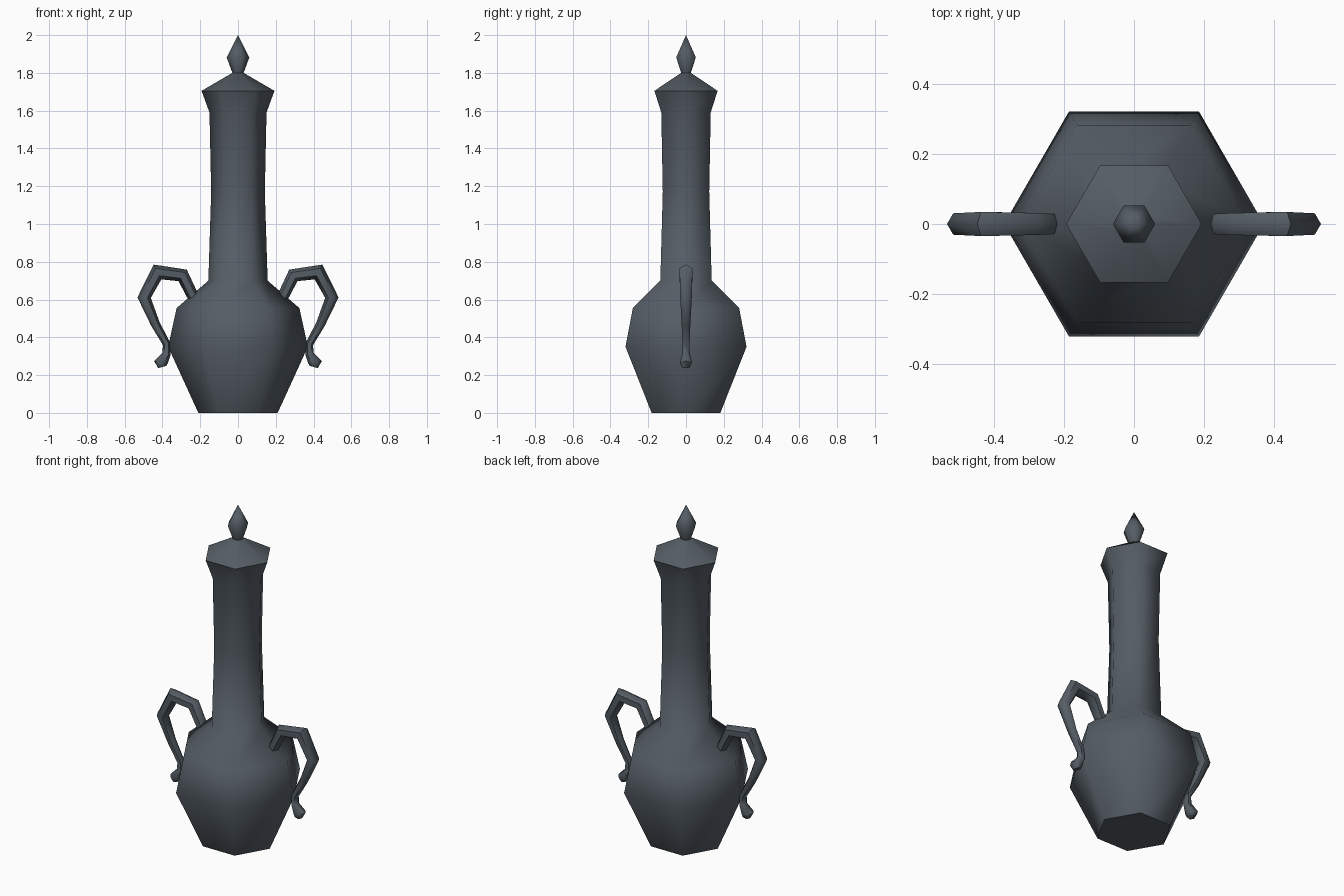
import bpy
import bmesh
from math import cos, sin, tau, radians
from mathutils import Vector

old = bpy.data.objects.get("Cube")
if old:
    bpy.data.objects.remove(old, do_unlink=True)

SIDES = 6

slate = bpy.data.materials.new("dark slate")
slate.use_nodes = True
colour = (0.09, 0.11, 0.13, 1)
slate.diffuse_color = colour
slate.node_tree.nodes["Principled BSDF"].inputs["Base Color"].default_value = colour


def skin(name, rings, cap_start=True, cap_end=True):
    """Bridge equal rings of points into a smooth-shaded tube."""
    bm = bmesh.new()
    loops = [[bm.verts.new(p) for p in ring] for ring in rings]
    for a, b in zip(loops, loops[1:]):
        for i in range(SIDES):
            j = (i + 1) % SIDES
            bm.faces.new((a[i], a[j], b[j], b[i]))
    if cap_start:
        bm.faces.new(loops[0][::-1])
    if cap_end:
        bm.faces.new(loops[-1])
    bmesh.ops.remove_doubles(bm, verts=bm.verts, dist=0.0005)
    bmesh.ops.recalc_face_normals(bm, faces=bm.faces)
    mesh = bpy.data.meshes.new(name)
    bm.to_mesh(mesh)
    bm.free()
    mesh.materials.append(slate)
    obj = bpy.data.objects.new(name, mesh)
    bpy.context.collection.objects.link(obj)
    bpy.ops.object.select_all(action='DESELECT')
    obj.select_set(True)
    bpy.context.view_layer.objects.active = obj
    bpy.ops.object.shade_smooth_by_angle(angle=radians(62))
    return obj


def lathe(name, profile, **caps):
    """Turn a (radius, height) profile into a hexagonal solid."""
    angles = [tau * i / SIDES for i in range(SIDES)]
    return skin(name, [[(r * cos(a), r * sin(a), z) for a in angles]
                       for r, z in profile], **caps)


def handle(name, side, path):
    """Sweep a hexagonal section along (x, z, radius) points with mitred bends."""
    pts = [Vector((x, 0, z)) for x, z, r in path]
    rings = []
    for i, p in enumerate(pts):
        before = (p - pts[i - 1]).normalized() if i else None
        after = (pts[i + 1] - p).normalized() if i + 1 < len(pts) else None
        before, after = before or after, after or before
        tangent = (before + after).normalized()
        normal = Vector((-tangent.z, 0, tangent.x))
        mitre = 1 / tangent.dot(before)
        r = path[i][2]
        ring = []
        for k in range(SIDES):
            a = tau * k / SIDES
            q = p + normal * (r * mitre * cos(a)) + Vector((0, r * 1.1 * sin(a), 0))
            ring.append((q.x * side, q.y, q.z))
        rings.append(ring)
    return skin(name, rings)


# Vessel: tapered foot, bulging belly, long neck and flared mouth
lathe("vessel", [(0.21, 0), (0.37, 0.35), (0.325, 0.555), (0.157, 0.70),
                 (0.142, 1.17), (0.151, 1.59), (0.193, 1.705)], cap_end=False)

# Lid and its pointed finial
lathe("lid", [(0.193, 1.705), (0.025, 1.803)])
lathe("finial", [(0.028, 1.795), (0.06, 1.882), (0.0001, 2.0)], cap_end=False)

# Pair of curling handles
curl = [(0.235, 0.61, 0.03), (0.293, 0.728, 0.033), (0.426, 0.746, 0.036),
        (0.497, 0.61, 0.032), (0.437, 0.47, 0.024), (0.378, 0.365, 0.02),
        (0.378, 0.312, 0.021), (0.408, 0.268, 0.033), (0.401, 0.243, 0.022)]
for name, side in (("left_handle", 1), ("right_handle", -1)):
    handle(name, side, curl)
